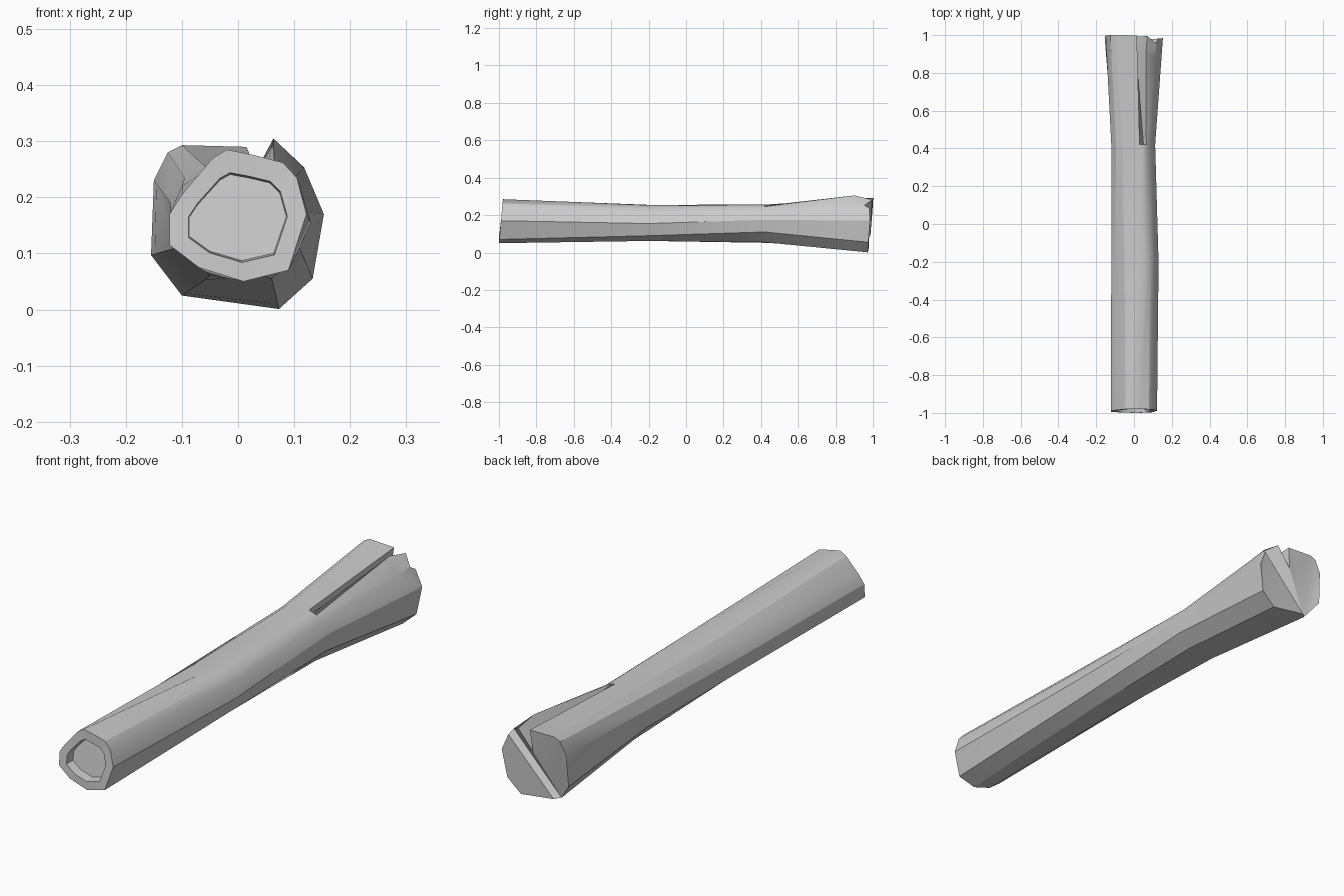
import bpy, bmesh, math
from mathutils import Vector

if "Cube" in bpy.data.objects:
    bpy.data.objects.remove(bpy.data.objects["Cube"])

# Cross-sections (x, z), clockwise from the top; point 1 is the split's bottom
front = [(-.02, .285), (.03, .275), (.08, .262), (.105, .235), (.122, .17), (.09, .07),
         (.01, .05), (-.07, .075), (-.122, .115), (-.122, .17), (-.10, .205), (-.045, .27)]
middle = [(.03, .255), (.06, .253), (.085, .24), (.11, .21), (.13, .155), (.10, .09),
          (.04, .062), (-.05, .062), (-.11, .11), (-.12, .175), (-.10, .22), (-.05, .253)]
waist = [(.03, .256), (.05, .25), (.065, .245), (.09, .225), (.112, .175), (.11, .11),
         (.06, .055), (-.06, .052), (-.11, .11), (-.12, .19), (-.095, .235), (-.06, .256)]
back = [(.015, .29), (.005, .20), (.07, .282), (.118, .253), (.153, .17), (.133, .055),
        (.073, .001), (-.10, .025), (-.155, .097), (-.15, .23), (-.125, .28), (-.10, .293)]
N = len(front)


def front_y(z):
    return -1.0 + (z - .05) * .09


# Rings from the recess floor at the front to the flared back end
rim = [Vector((x, front_y(z), z)) for x, z in front]
hole = [Vector((x * .72, front_y(z), .163 + (z - .166) * .68)) for x, z in front]
floor = [Vector((p.x * .98, p.y + .04, .163 + (p.z - .163) * .96)) for p in hole]
mid = [Vector((x, -.2, z)) for x, z in middle]
neck = [Vector((x, .42, z)) for x, z in waist]
end = [Vector((x, .975 + z * .08 - x * .03, z)) for x, z in back]
end[3].y = end[7].y = .955
flare = [a.lerp(b, .85) for a, b in zip(neck, end)]
flare[2] = Vector((.063, .9, .305))

bm = bmesh.new()
rings = [[bm.verts.new(p) for p in r] for r in (floor, hole, rim, mid, neck, flare, end)]
bm.faces.new(rings[0])
for a, b in zip(rings, rings[1:]):
    for i in range(N):
        j = (i + 1) % N
        bm.faces.new((a[i], a[j], b[j], b[i]))

# Back face: two halves separated by a diagonal crack
e = rings[-1]
lip_a = bm.verts.new(end[3].lerp(end[4], .2) + Vector((0, .02, 0)))
lip_b = bm.verts.new(end[7].lerp(end[6], .12) + Vector((0, .02, 0)))
bm.faces.new([e[i] for i in (0, 1, 2, 3, 7, 8, 9, 10, 11)])
bm.faces.new((e[3], lip_a, lip_b, e[7]))
bm.faces.new((lip_a, e[4], e[5], e[6], lip_b))
bm.faces.new((e[3], e[4], lip_a))
bm.faces.new((e[7], lip_b, e[6]))
bmesh.ops.triangulate(bm, faces=[f for f in bm.faces if len(f.verts) > 4])
bmesh.ops.recalc_face_normals(bm, faces=bm.faces)

mesh = bpy.data.meshes.new("log")
bm.to_mesh(mesh)
bm.free()
log = bpy.data.objects.new("log", mesh)
bpy.context.collection.objects.link(log)
bpy.context.view_layer.objects.active = log
log.select_set(True)
bpy.ops.object.shade_smooth_by_angle(angle=math.radians(25))
